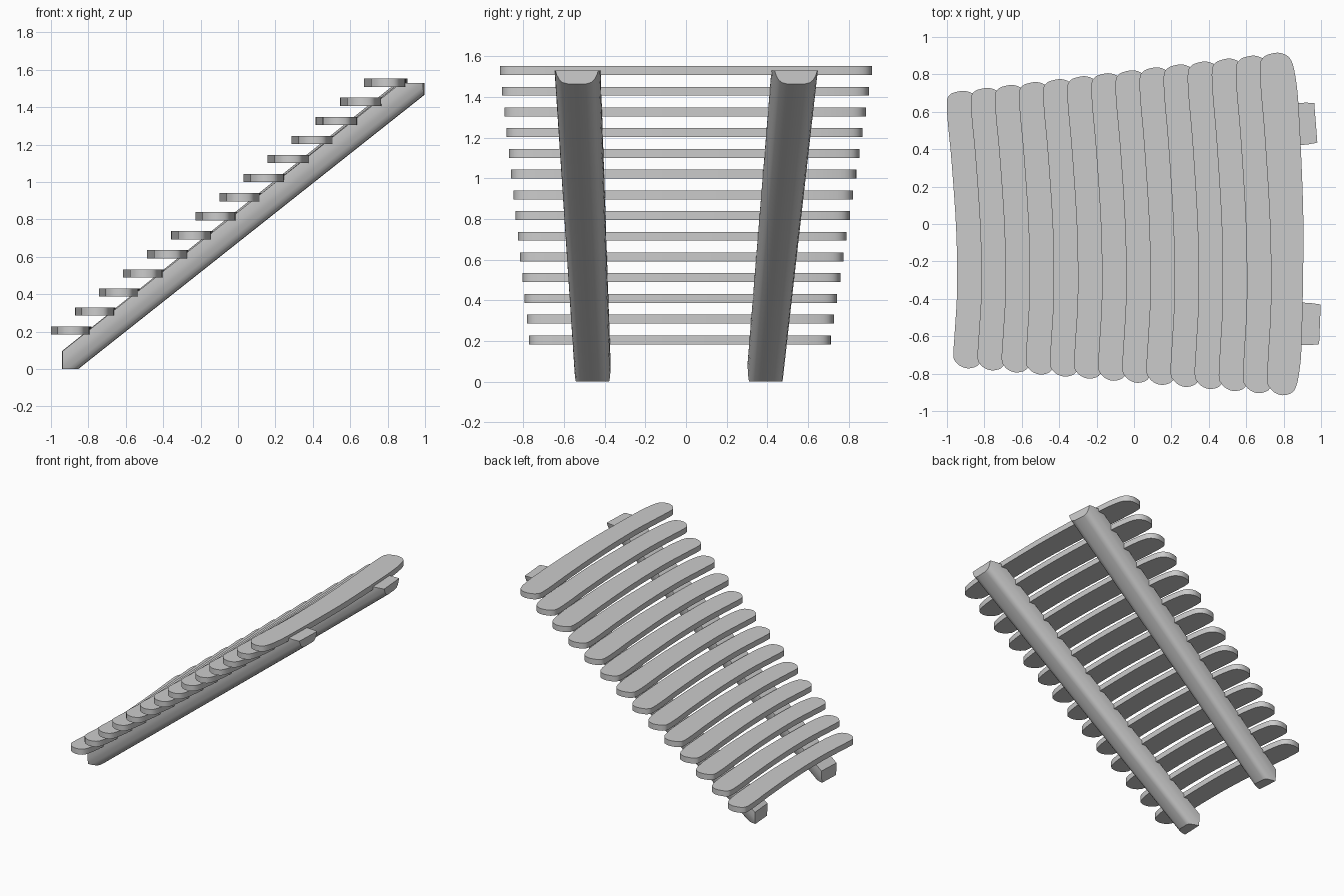
import bpy, bmesh
from mathutils import Vector

if "Cube" in bpy.data.objects:
    bpy.data.objects.remove(bpy.data.objects["Cube"])

STEPS = 14
THICK = 0.044

# Plan outline of a bowed tread: (x from its rear-most edge, y on a half length of 0.915)
PLAN = [(.037, -.83), (.052, -.875), (.085, -.905), (.133, -.915), (.186, -.885),
        (.212, -.775), (.223, -.615), (.231, -.2), (.229, .13), (.207, .615),
        (.187, .80), (.160, .885), (.106, .915), (.05, .908), (.017, .89),
        (0, .85), (.004, .72), (.026, .455), (.053, 0), (.058, -.4), (.045, -.67)]


def smooth_loop(pts, n=4):
    """Closed Catmull-Rom curve through the points."""
    p = [Vector(q) for q in pts]
    out = []
    for i in range(len(p)):
        a, b, c, d = (p[(i + k) % len(p)] for k in (-1, 0, 1, 2))
        for j in range(n):
            t = j / n
            out.append(0.5 * (2 * b + (c - a) * t + (2 * a - 5 * b + 4 * c - d) * t * t
                              + (3 * b - a - 3 * c + d) * t ** 3))
    return out


def finish(bm, name):
    bmesh.ops.recalc_face_normals(bm, faces=bm.faces)
    me = bpy.data.meshes.new(name)
    bm.to_mesh(me)
    bm.free()
    ob = bpy.data.objects.new(name, me)
    bpy.context.collection.objects.link(ob)
    bpy.ops.object.select_all(action='DESELECT')
    bpy.context.view_layer.objects.active = ob
    ob.select_set(True)
    bpy.ops.object.shade_smooth_by_angle(angle=0.6)


def loft(bm, rings):
    """Capped skin between two matching closed rings."""
    a, b = [[bm.verts.new(p) for p in r] for r in rings]
    n = len(a)
    for i in range(n):
        bm.faces.new((a[i], a[(i + 1) % n], b[(i + 1) % n], b[i]))
    bm.faces.new(a[::-1])
    bm.faces.new(b)


# Treads: longer and more centred towards the top
outline = smooth_loop(PLAN)
for i in range(STEPS):
    f = i / (STEPS - 1)
    x0 = -1.0 + 1.674 * f
    sx = 0.93 + 0.07 * f
    sy = 0.81 + 0.19 * f
    y0 = -0.03 * (1 - f)
    z = 0.205 + 1.325 * f
    bm = bmesh.new()
    loft(bm, [[(x0 + p.x * sx, y0 + p.y * sy, z + s * THICK / 2) for p in outline]
              for s in (-1, 1)])
    finish(bm, f"tread_{i + 1:02d}")

# Half log section: (fraction of half width, fraction of height)
half = [(1, 1), (1, .86), (.985, .66), (.95, .48), (.87, .29), (.76, .14), (.62, .05),
        (.4, .01)]
section = half + [(-u, v) for u, v in reversed(half)]


def rail(name, x_a, y_a, x_b, y_b):
    """Flat-topped half log, tapered, cut level at the ground and at the top."""
    d = Vector((x_b - x_a, y_b - y_a, 0)).normalized()
    side = Vector((-d.y, d.x, 0))
    rings = []
    for x, y, z, w in ((x_a, y_a, -0.065, 0.089), (x_b, y_b, 1.463, 0.114)):
        rings.append([Vector((x, y, z + v * 0.16)) + side * u * w for u, v in section])
    bm = bmesh.new()
    loft(bm, rings)
    for z, up in ((0, -1), (1.53, 1)):
        cut = bmesh.ops.bisect_plane(bm, geom=bm.verts[:] + bm.edges[:] + bm.faces[:],
                                     plane_co=(0, 0, z), plane_no=(0, 0, up),
                                     clear_outer=True)
        edges = [e for e in bm.edges if e.is_boundary]
        bmesh.ops.holes_fill(bm, edges=edges, sides=0)
    finish(bm, name)


rail("front_rail", -0.935, -0.460, 0.994, -0.537)
rail("back_rail", -0.935, 0.392, 0.972, 0.541)
